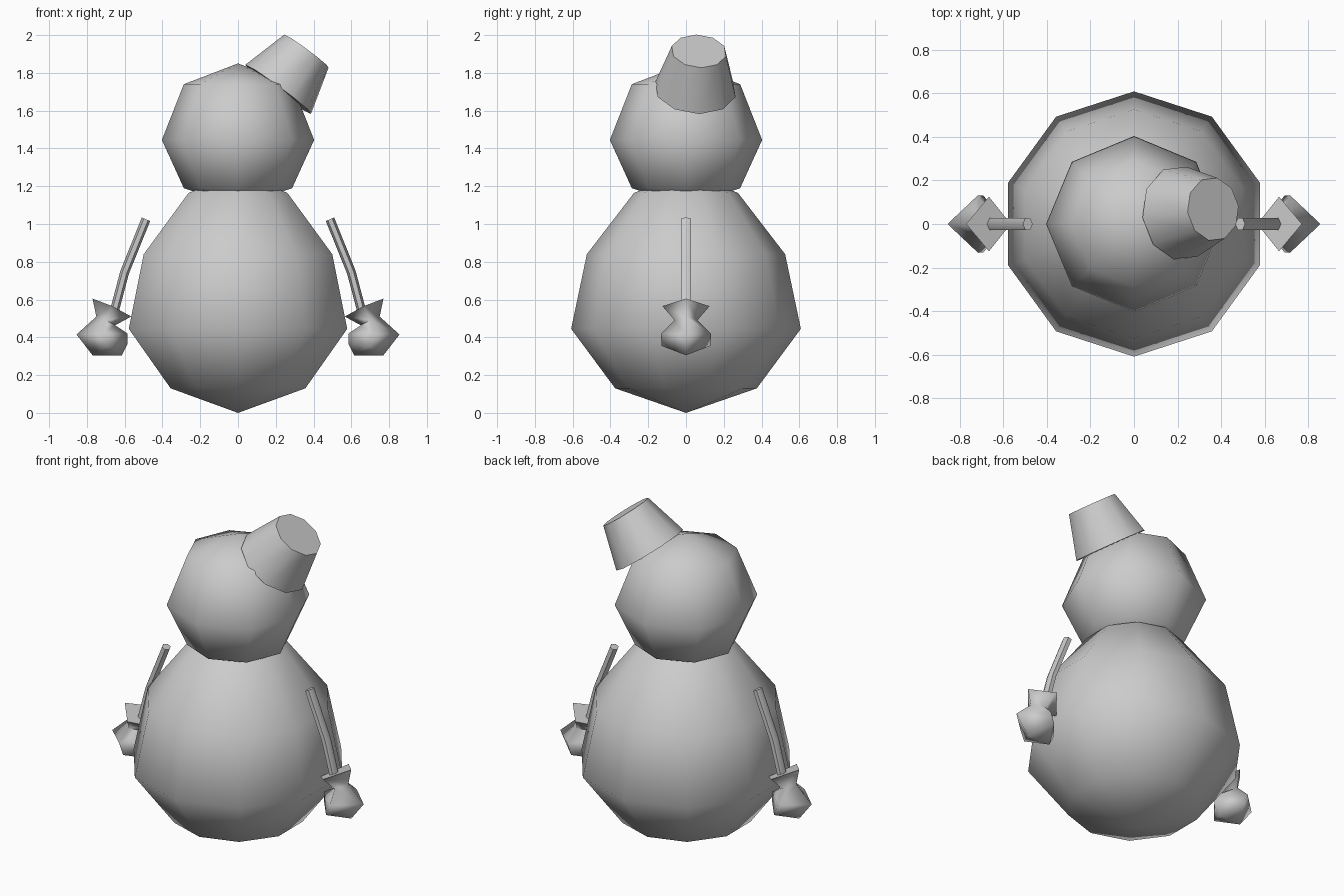
import bpy, bmesh, math
from mathutils import Matrix, Vector

if "Cube" in bpy.data.objects:
    bpy.data.objects.remove(bpy.data.objects["Cube"])

grey = bpy.data.materials.new("plain_grey")
grey.diffuse_color = (0.6, 0.6, 0.6, 1)
grey.use_nodes = True
grey.node_tree.nodes["Principled BSDF"].inputs["Base Color"].default_value = grey.diffuse_color


def finish(name, bm, sharp=None):
    """Turn a bmesh into a smooth-shaded object; sharp keeps edges above that angle."""
    bmesh.ops.recalc_face_normals(bm, faces=bm.faces)
    mesh = bpy.data.meshes.new(name)
    bm.to_mesh(mesh)
    bm.free()
    mesh.materials.append(grey)
    ob = bpy.data.objects.new(name, mesh)
    bpy.context.collection.objects.link(ob)
    bpy.context.view_layer.objects.active = ob
    ob.select_set(True)
    if sharp:
        bpy.ops.object.shade_smooth_by_angle(angle=math.radians(sharp))
    else:
        bpy.ops.object.shade_smooth()
    ob.select_set(False)
    return ob


def skin(name, rings, start=None, end=None, sharp=None):
    """Bridge rings of points; ends are capped flat or fanned to a pole."""
    bm = bmesh.new()
    loops = [[bm.verts.new(p) for p in ring] for ring in rings]
    n = len(loops[0])
    for a, b in zip(loops, loops[1:]):
        for i in range(n):
            j = (i + 1) % n
            bm.faces.new((a[i], a[j], b[j], b[i]))
    for loop, pole in ((loops[0], start), (loops[-1], end)):
        if pole is None:
            bm.faces.new(loop)
        else:
            tip = bm.verts.new(pole)
            for i in range(n):
                bm.faces.new((loop[i], loop[(i + 1) % n], tip))
    return finish(name, bm, sharp)


def circle(r, z, n, offset=0.0):
    return [Vector((r * math.cos(offset + math.tau * i / n),
                    r * math.sin(offset + math.tau * i / n), z)) for i in range(n)]


# Body: ten-sided egg with a corner at front and back
skin("body", [circle(r, z, 10, math.pi / 2) for r, z in
              ((0.375, 0.13), (0.608, 0.445), (0.525, 0.84), (0.275, 1.165))],
     (0, 0, 0), (0, 0, 1.27))

# Head: eight-sided ball sunk onto the body
skin("head", [circle(r, z, 8) for r, z in
              ((0.287, 1.19), (0.403, 1.445), (0.287, 1.74))],
     (0, 0, 1.09), (0, 0, 1.85))

# Hat: tilted tapering bucket
base, top = Vector((0.2125, 0.05, 1.7125)), Vector((0.3625, 0.068, 1.915))
axis = top - base
pose = Matrix.Translation(base) @ axis.to_track_quat('Z', 'Y').to_matrix().to_4x4()
skin("hat", [[pose @ p for p in circle(r, z, 10, math.pi / 2)] for r, z in
             ((0.218, 0), (0.147, axis.length))], sharp=40)

# Arms and mittens, mirrored left and right
for side, label in ((1, "right"), (-1, "left")):
    # Arm: bent six-sided stick
    path = [(0.487, 1.025), (0.6, 0.745), (0.665, 0.5)]
    u = Vector((0.92, 0, 0.39))
    rings = []
    for x, z in path:
        rings.append([Vector((x, 0, z)) + u * 0.024 * math.cos(a) +
                      Vector((0, 0.031 * math.sin(a), 0))
                      for a in (k * math.tau / 6 for k in range(6))])
    for ring in rings:
        for p in ring:
            p.x *= side
    skin(label + "_arm", rings, sharp=50)

    # Mitten: flared cuff, narrow wrist and faceted fist.
    # Each ring: outer x, z; inner x, z; side x, z; half depth
    sections = [(0.77, 0.605, 0.565, 0.51, 0.665, 0.565, 0.125),
                (0.75, 0.51, 0.65, 0.464, 0.70, 0.49, 0.06),
                (0.855, 0.415, 0.585, 0.42, 0.715, 0.42, 0.132),
                (0.77, 0.305, 0.585, 0.365, 0.69, 0.355, 0.13)]
    rings = [[Vector((side * ox, 0, oz)), Vector((side * sx, d, sz)),
              Vector((side * ix, 0, iz)), Vector((side * sx, -d, sz))]
             for ox, oz, ix, iz, sx, sz, d in sections]
    skin(label + "_mitten", rings, end=(side * 0.615, 0, 0.305), sharp=80)
